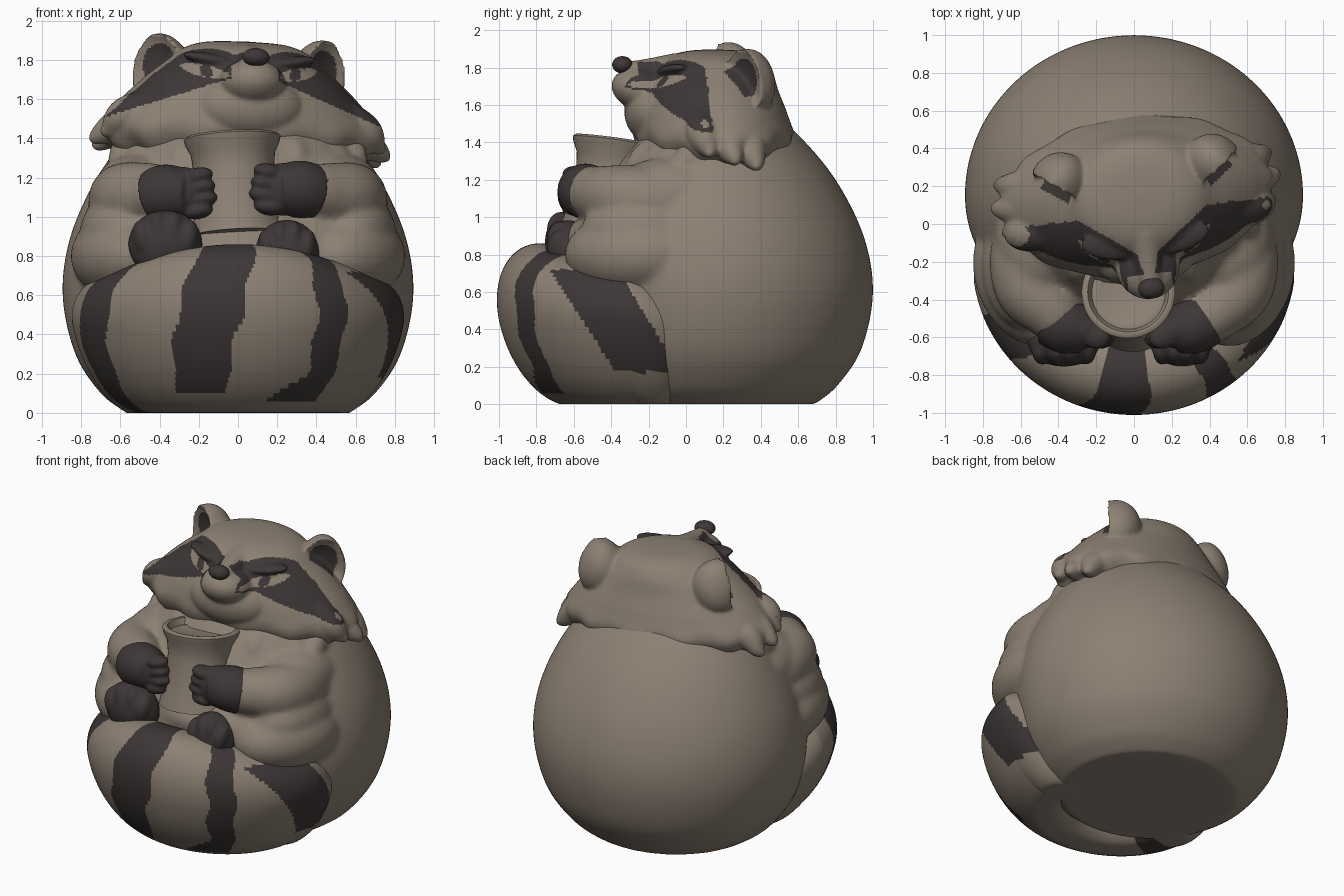
import bpy, bmesh, math
from mathutils import Vector, Matrix
from math import sin, cos, pi, radians, degrees, atan2

if "Cube" in bpy.data.objects:
    bpy.data.objects.remove(bpy.data.objects["Cube"])


def material(name, rgb):
    m = bpy.data.materials.new(name)
    m.diffuse_color = (*rgb, 1)
    m.use_nodes = True
    m.node_tree.nodes["Principled BSDF"].inputs["Base Color"].default_value = m.diffuse_color
    return m


FUR, DARK = 0, 1
MATS = [material("warm_grey_fur", (0.265, 0.218, 0.172)), material("dark_fur", (0.047, 0.037, 0.037))]


def finish(name, bm, rule=FUR, xf=None):
    """Colour the faces (constant or rule on the face centre), transform, link."""
    bmesh.ops.recalc_face_normals(bm, faces=bm.faces[:])
    for f in bm.faces:
        f.material_index = int(rule(f.calc_center_median())) if callable(rule) else rule
    if xf:
        bm.transform(xf)
    me = bpy.data.meshes.new(name)
    bm.to_mesh(me)
    bm.free()
    for m in MATS:
        me.materials.append(m)
    ob = bpy.data.objects.new(name, me)
    bpy.context.collection.objects.link(ob)
    return ob


def fuse(name, parts, voxel, smooth, rule=FUR, xf=None):
    """Melt overlapping parts into one soft skin."""
    bm = bmesh.new()
    for p in parts:
        bm.from_mesh(p.data)
        bpy.data.objects.remove(p)
    ob = finish("temp", bm)
    r = ob.modifiers.new("melt", 'REMESH')
    r.mode, r.voxel_size = 'VOXEL', voxel
    s = ob.modifiers.new("soften", 'SMOOTH')
    s.factor, s.iterations = .5, smooth
    dg = bpy.context.evaluated_depsgraph_get()
    me = bpy.data.meshes.new_from_object(ob.evaluated_get(dg))
    bpy.data.objects.remove(ob)
    bm = bmesh.new()
    bm.from_mesh(me)
    return finish(name, bm, rule, xf)


def loft(name, rings, rule=FUR, xf=None):
    bm = bmesh.new()
    vs = [[bm.verts.new(p) for p in r] for r in rings]
    n = len(vs[0])
    for a, b in zip(vs, vs[1:]):
        for i in range(n):
            bm.faces.new((a[i], a[(i + 1) % n], b[(i + 1) % n], b[i]))
    bm.faces.new(vs[0])
    bm.faces.new(vs[-1])
    return finish(name, bm, rule, xf)


def spline(pts, k):
    """Smooth interpolation through tuples of numbers."""
    P = [Vector(p) for p in pts]
    P = [P[0] * 2 - P[1]] + P + [P[-1] * 2 - P[-2]]
    out = []
    for i in range(1, len(P) - 2):
        a, b, c, d = P[i - 1:i + 3]
        for j in range(k):
            t = j / k
            out.append(0.5 * (2 * b + (c - a) * t + (2 * a - 5 * b + 4 * c - d) * t * t + (3 * b - a - 3 * c + d) * t ** 3))
    return out + [P[-2]]


def ovals(profile, yc, k, n, lump=lambda a, z: 1):
    """Horizontal rings from (z, half width, front y, back y)."""
    rings = []
    for z, rx, yf, yb in spline(profile, k):
        ring = []
        for i in range(n):
            a = 2 * pi * i / n
            s = lump(a, z)
            ry = (yb - yc) if sin(a) > 0 else (yc - yf)
            ring.append((rx * cos(a) * s, yc + ry * sin(a) * s, z))
        rings.append(ring)
    return rings


def tube(pts):
    """Tapered limb through (x, y, z, radius)."""
    S = spline(pts, 8)
    rings = []
    for i, p in enumerate(S):
        q = (S[min(i + 1, len(S) - 1)] - S[max(i - 1, 0)]).to_3d().to_track_quat('Z', 'Y')
        rings.append([p.to_3d() + q @ Vector((cos(t) * p[3], sin(t) * p[3], 0)) for t in [2 * pi * j / 24 for j in range(24)]])
    return loft("limb", rings)


def place(c, rot=(0, 0, 0)):
    m = Matrix.Translation(c)
    for ang, ax in zip(reversed(rot), "ZYX"):
        m = m @ Matrix.Rotation(radians(ang), 4, ax)
    return m


def blob(c, r, rot=(0, 0, 0), name="blob", rule=FUR, xf=Matrix(), shape=None):
    """Ellipsoid; shape edits unit-sphere points first."""
    bm = bmesh.new()
    bmesh.ops.create_uvsphere(bm, u_segments=32, v_segments=20, radius=1)
    if shape:
        for v in bm.verts:
            v.co = shape(v.co)
    return finish(name, bm, rule, xf @ place(c, rot) @ Matrix.Diagonal((*r, 1)))


# Round body with a flat base
torso = [loft("body", ovals([(0, .57, -.4, .69), (.1, .70, -.5, .81), (.3, .83, -.58, .94), (.6, .895, -.6, 1.0),
                             (.9, .855, -.57, .95), (1.2, .72, -.43, .80), (1.44, .54, -.25, .60), (1.6, .34, -.1, .4),
                             (1.68, .05, .1, .2)], .15, 6, 96)),
         blob((.02, -.36, .83), (.36, .25, .15))]


# Ringed tail wrapping the front
def tail_rule(c):
    a = degrees(atan2(c.x / .85, -(c.y + .2) / .8)) + 1.0 * sin(22 * c.z)
    b = a - 16 * (c.z - .5)
    if a > 44:
        return .17 < c.z < .72 and -.38 - (c.z - .18) * .65 < c.y < -.1 - (c.z - .28) * .6
    return (c.z > .11 and -21 < b < 1) or (c.z > .06 and 28 - max(0, .2 - c.z) * 100 < a < 40) \
        or -71 < a - 20 * (c.z - .5) < -51


rings = []
for i in range(301):
    a = radians(-118 + 236 * i / 300)
    e = max(0, (abs(degrees(a)) - 82) / 36.5)
    s = math.sqrt(max(0.01, 1 - e * e))
    top, low = (.41 - .15 * sin(a) ** 2) * s, .46 * s
    ring = []
    for j in range(80):
        t = 2 * pi * j / 80
        z = .45 - .15 * e + (top if sin(t) > 0 else low) * sin(t)
        off = (.3 * s - .02 * e) * cos(t) + .2 * (z - .45)
        ring.append(((.55 + off) * sin(a), -.2 - (.5 + off) * cos(a), max(z, 0)))
    rings.append(ring)
loft("tail", rings, tail_rule)

# Head frame, turned and tilted a little
HEAD = (Matrix.Translation((.02, .15, 1.55)) @ Matrix.Rotation(radians(7), 4, 'Z')
        @ Matrix.Rotation(radians(2.5), 4, 'Y') @ Matrix.Translation((0, -.15, -1.55)))
EAR_R = (.16, .16, .185)
EARS = {s: place((s * .405, .27, 1.735), (0, s * 8, s * 36)) for s in (-1, 1)}
EAR_INV = {s: (m @ Matrix.Diagonal((*EAR_R, 1))).inverted() for s, m in EARS.items()}


def ear_shape(v):
    """Bowl that narrows towards the tip."""
    y = v.y if v.y > 0 else .35 * -v.y - .35
    return Vector((v.x * (1 - .22 * v.z), y, v.z))


def head_rule(c):
    """Dark inner ears, face mask and pupils."""
    ax = abs(c.x)
    q = EAR_INV[1 if c.x > 0 else -1] @ c
    r = (q.x / .62) ** 2 + ((q.z - .05) / .68) ** 2
    if r < 1 and -.5 < q.y < .35:
        return DARK
    if c.y > min(.06, -.2 + .75 * ax) or not 1.745 - .37 * ax < c.z < min(1.82 + .3 * ax, 1.86, 2.2 - ax):
        return FUR
    if ax < .12 and c.y < -.27:
        return FUR
    ex, ez = ax - .24, c.z - 1.735 - .18 * (ax - .24)
    return not ((ex / .11) ** 2 + (ez / .032) ** 2 < 1 and (ex + .01) ** 2 + ez ** 2 > .032 ** 2)


def ruff(a, z):
    return 1 + max(0, min(1, (1.5 - z) / .15)) * .03 * sin(13 * a + 1)


# Skull, muzzle with bridge, and chin
head = [loft("skull", ovals([(1.22, .42, .0, .35), (1.3, .62, -.18, .48), (1.42, .72, -.27, .57), (1.55, .645, -.27, .54),
                             (1.68, .52, -.23, .49), (1.78, .40, -.18, .46), (1.85, .31, -.11, .41), (1.885, .2, .0, .32),
                             (1.895, .02, .13, .17)], .15, 8, 120, ruff)),
        blob((0, -.22, 1.68), (.17, .185, .12), (-12, 0, 0)),
        blob((0, -.17, 1.56), (.28, .16, .17)),
        tube([(0, -.05, 1.78, .1), (0, -.2, 1.775, .075), (0, -.33, 1.775, .055)])]

for side, s in (("left", -1), ("right", 1)):
    # Ears, brow ridge and pointed cheek tufts
    head.append(blob((0, 0, 0), EAR_R, xf=EARS[s], shape=ear_shape))
    head.append(blob((s * .2, -.1, 1.795), (.15, .07, .03), (0, -s * 8, s * 14)))
    up = .03 if s < 0 else 0
    for y, z, l in [(.02, 1.40, .11), (.15, 1.36, .15), (.27, 1.33, .12)]:
        head.append(tube([(s * .48, y, z + .14, .1), (s * .62, y, z + .06 + up, .09),
                          (s * (.58 + l), y + .02, z - .01 + up, .05), (s * (.62 + l), y + .02, z - .04 + up, .015)]))
    # Chest fur tufts below the chin
    for k in range(4):
        x, y = s * (.29 + .1 * k), -.32 + .08 * k
        torso.append(tube([(x * .9, y + .2, 1.36, .1), (x, y + .08, 1.30, .075), (x * 1.05, y + .01, 1.21, .02)]))

    # Arm, shoulder, thigh and shin
    px, pz = (-.28, 1.12) if s < 0 else (.23, 1.14)
    fx, fz, w = (-.37, .86, .19) if s < 0 else (.25, .81, .165)
    torso += [tube([(s * .45, .25, 1.0, .15), (s * .56, -.1, 1.07, .19), (s * .56, -.33, 1.1, .18),
                    (s * .44, -.46, 1.12, .155), (px + s * .1, -.53, pz, .135)]),
              blob((s * .52, -.08, 1.12), (.22, .34, .2)),
              blob((s * .57, -.22, .93), (.235, .34, .2)),
              blob((s * .565, -.28, .8), (.275, .38, .23), (0, 0, -s * 20)),
              tube([(s * .5, -.38, .84, .2), (fx * 1.2, -.5, .84, .17), (fx, -.57, fz, .14)])]

    # Dark paw with fingers
    paw = [tube([(px + s * .16, -.5, pz - .02, .145), (px + s * .08, -.54, pz, .148), (px - s * .02, -.56, pz, .125)]),
           blob((px, -.56, pz), (.13, .1, .135))]
    for k in range(4):
        paw.append(blob((px - s * (.075 + .012 * (k % 3)), -.595, pz + .09 - .06 * k), (.08, .065, .042), (0, s * 10, s * 15)))
    fuse(side + "_paw", paw, .011, 4, DARK)

    # Dark upright foot with toes
    foot = [blob((fx, -.63, fz), (w, .125, .175))]
    for k in range(4):
        t = (k - 1.5) / 1.5
        foot.append(blob((fx + t * w * .6, -.67, fz + .075 - .05 * t * t), (w * .29, .075, .1), (0, t * 10, 0)))
    fuse(side + "_foot", foot, .011, 5, DARK)

fuse("torso_with_limbs", torso, .02, 7)
fuse("head", head, .012, 6, head_rule, HEAD)
blob((0, -.345, 1.815), (.07, .055, .046), name="nose", rule=DARK, xf=HEAD)

# Cup: hollow lathe with flared rim, tipped slightly back
CUP = Matrix.Translation((-.03, -.36, 1.4)) @ Matrix.Rotation(radians(-8), 4, 'X') @ Matrix.Rotation(radians(-3), 4, 'Y')
loft("cup", [[(r * cos(t), r * sin(t), z) for t in [2 * pi * i / 48 for i in range(48)]] for r, z in
             [(.25, -.5), (.23, -.4), (.205, -.17), (.215, -.08), (.24, -.03), (.248, 0), (.235, .012), (.215, .01),
              (.2, -.02), (.195, -.03), (.17, -.025), (.15, -.035), (.02, -.035)]], FUR, CUP)

# Smooth shading with sharp edges kept
for ob in bpy.context.collection.objects:
    ob.select_set(True)
bpy.context.view_layer.objects.active = bpy.data.objects["head"]
bpy.ops.object.shade_smooth_by_angle(angle=radians(50))
